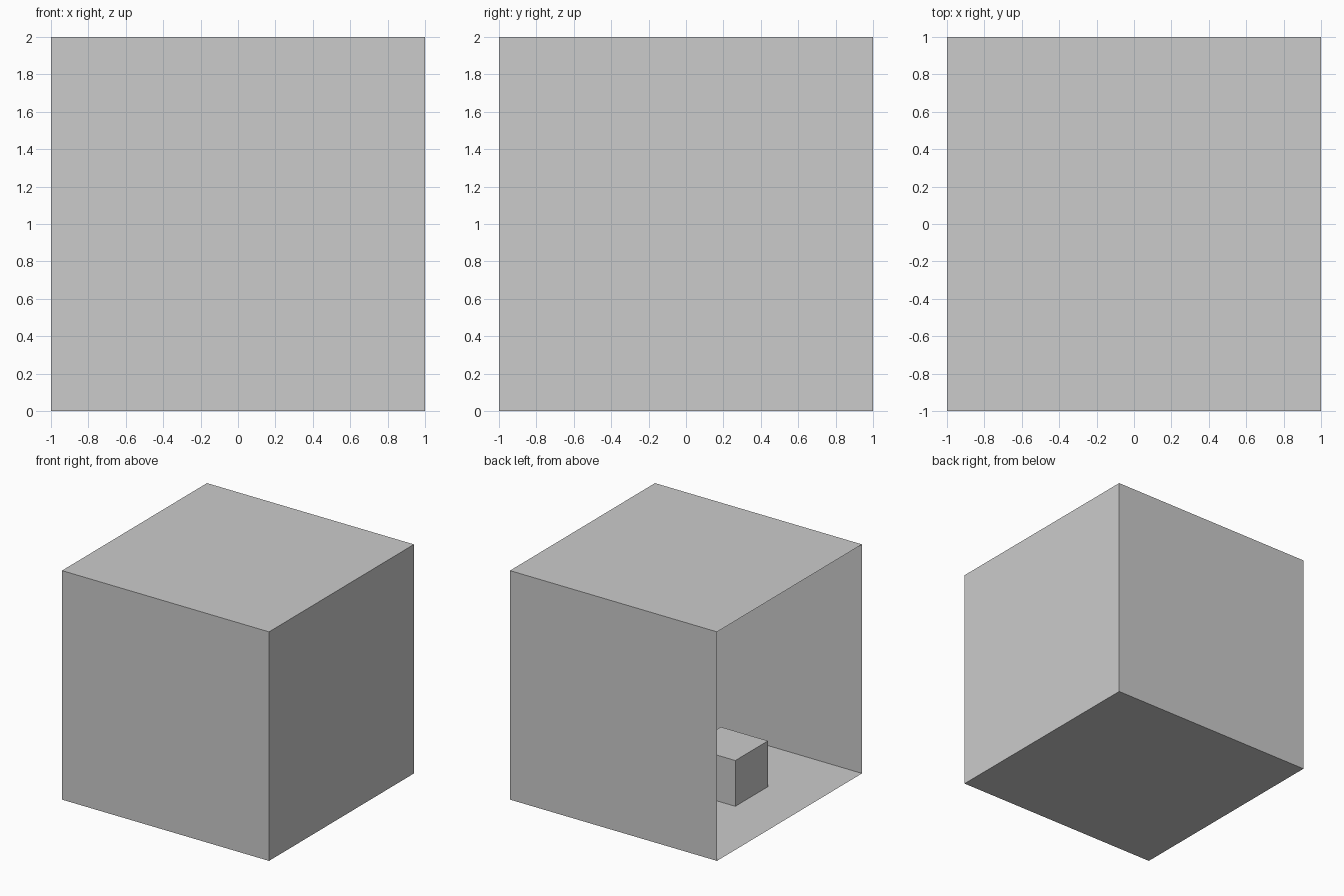
import bpy, bmesh
from mathutils import Matrix, Vector

if "Cube" in bpy.data.objects:
    bpy.data.objects.remove(bpy.data.objects["Cube"])


def box(name, size, centre, open_side=None):
    """Axis-aligned box; the face pointing along open_side is left out."""
    bm = bmesh.new()
    bmesh.ops.create_cube(bm, size=1, matrix=Matrix.Translation(centre) @ Matrix.Diagonal((*size, 1)))
    if open_side:
        bm.normal_update()
        gone = [f for f in bm.faces if f.normal.dot(Vector(open_side)) > 0.9]
        bmesh.ops.delete(bm, geom=gone, context='FACES')
    mesh = bpy.data.meshes.new(name)
    bm.to_mesh(mesh)
    bm.free()
    obj = bpy.data.objects.new(name, mesh)
    bpy.context.collection.objects.link(obj)
    return obj


# thin-walled room, open on its left side
box("room_shell", (2, 2, 2), (0, 0, 1), open_side=(-1, 0, 0))

# small block standing on the floor inside
box("inner_block", (0.455, 0.45, 0.4), (-0.305, -0.145, 0.2))
